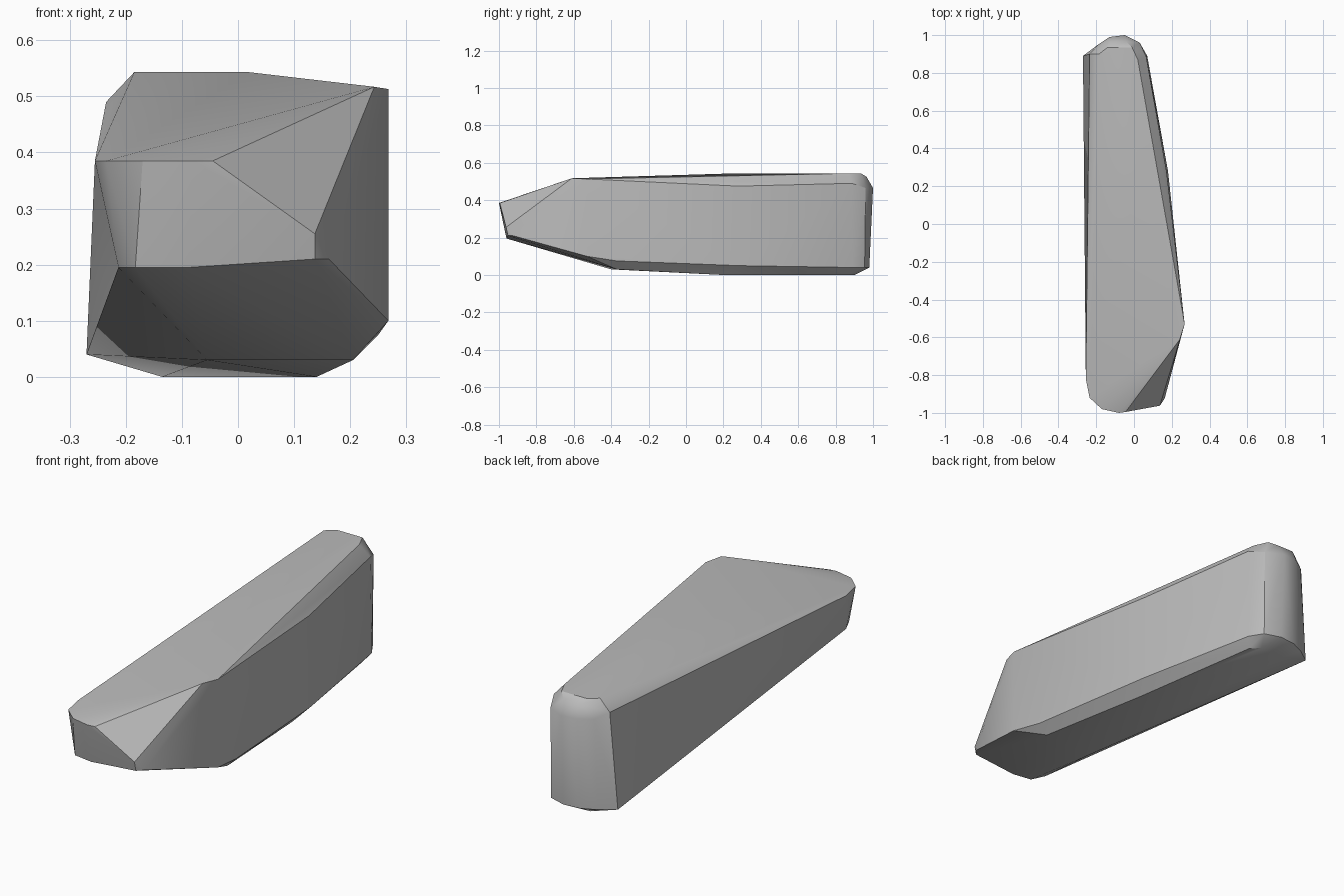
import bpy, bmesh, math

cube = bpy.data.objects.get("Cube")
if cube:
    bpy.data.objects.remove(cube, do_unlink=True)

# One plain stone grey
stone = bpy.data.materials.new("stone grey")
stone.use_nodes = True
grey = (0.5, 0.5, 0.5, 1)
stone.diffuse_color = grey
stone.node_tree.nodes["Principled BSDF"].inputs["Base Color"].default_value = grey


def level(z, *xy):
    """Corner points that share one height."""
    return [(x, y, z) for x, y in xy]


# Rounded nose: upper rim, lower rim and the chipped corner
nose = level(0.385, (-0.255, -0.82), (-0.235, -0.92), (-0.17, -0.98), (-0.08, -1.0), (-0.045, -0.995))
nose += level(0.195, (-0.213, -0.88), (-0.183, -0.945), (-0.09, -0.96))
nose += [(0.137, -0.962, 0.255), (0.137, -0.952, 0.21), (0.162, -0.925, 0.21)]

# Widest shoulder and the flank tapering to the back
flank = [(0.243, -0.61, 0.517), (0.268, -0.53, 0.513), (0.268, -0.53, 0.10),
         (0.25, -0.37, 0.075), (0.18, 0.28, 0.05), (0.172, 0.28, 0.475)]

# Top and underside
top = level(0.543, (-0.185, 0.9), (-0.14, 0.935), (-0.01, 0.935), (0.02, 0.87), (0.02, 0.25))
belly = level(0.03, (-0.055, -0.4), (0.205, -0.37))
belly += level(0.0, (0.14, 0.2), (0.04, 0.86), (0.0, 0.9), (-0.135, 0.9))

# Rounded back end, bevelled above and below
back = level(0.525, (-0.13, 0.965), (-0.04, 0.965))
back += level(0.465, (-0.19, 0.95), (-0.13, 0.99), (-0.05, 1.0), (0.03, 0.96))
back += [(-0.235, 0.9, 0.49), (0.065, 0.885, 0.49)]
back += level(0.04, (-0.27, 0.89), (-0.2, 0.94), (-0.13, 0.972), (-0.05, 0.98), (0.03, 0.955), (0.07, 0.89))

# Wrap the corners in one faceted stone
bm = bmesh.new()
for p in nose + flank + top + belly + back:
    bm.verts.new(p)
hull = bmesh.ops.convex_hull(bm, input=bm.verts)
loose = [v for v in bm.verts if not v.link_faces]
bmesh.ops.delete(bm, geom=loose, context='VERTS')
bmesh.ops.dissolve_limit(bm, angle_limit=math.radians(0.5), verts=bm.verts, edges=bm.edges)
bmesh.ops.recalc_face_normals(bm, faces=bm.faces)
mesh = bpy.data.meshes.new("rock")
bm.to_mesh(mesh)
bm.free()

rock = bpy.data.objects.new("rock", mesh)
mesh.materials.append(stone)
bpy.context.collection.objects.link(rock)
bpy.ops.object.select_all(action='DESELECT')
rock.select_set(True)
bpy.context.view_layer.objects.active = rock
bpy.ops.object.shade_smooth_by_angle(angle=math.radians(30))
